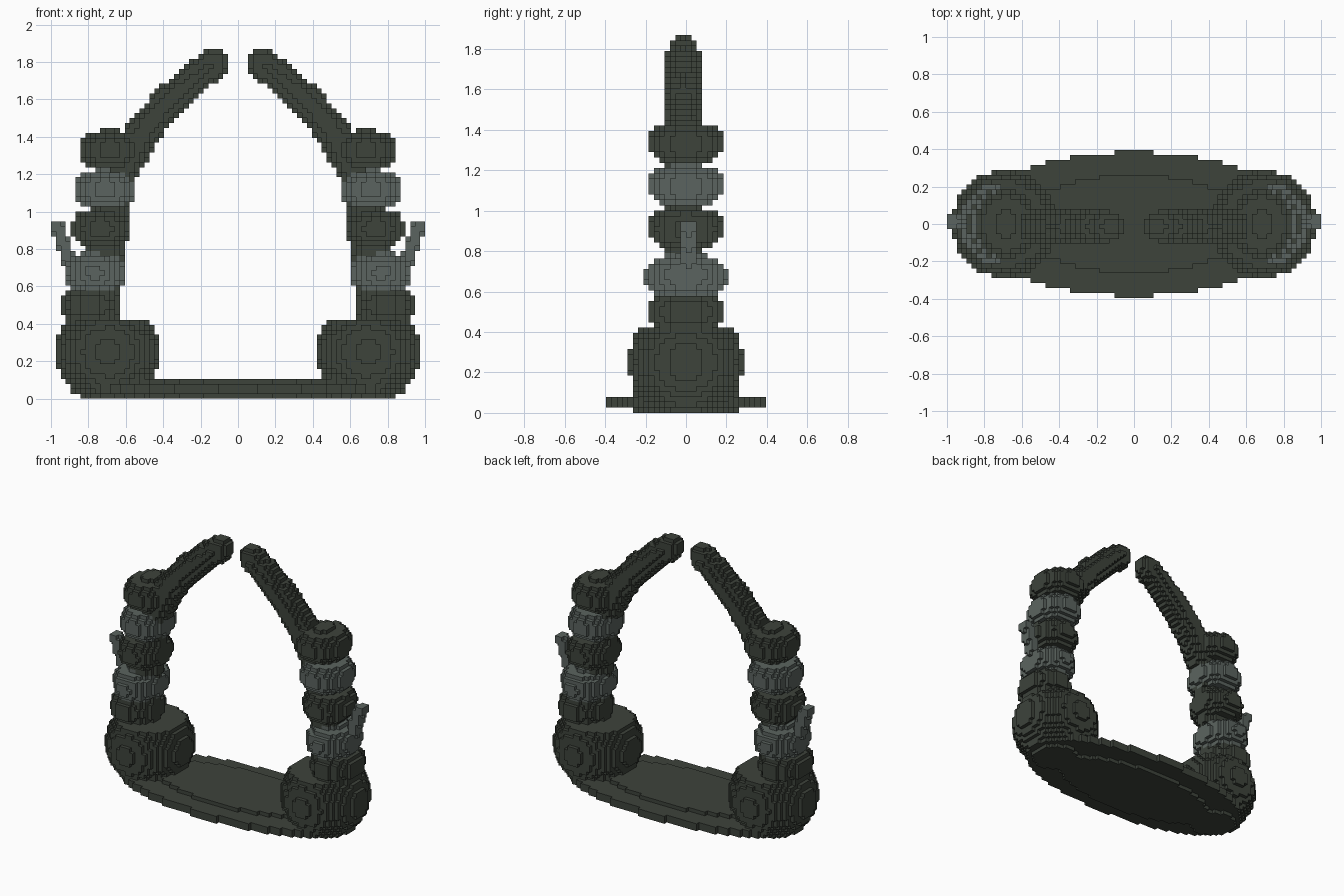
import bpy
import bmesh
from math import floor, ceil
from mathutils import Vector

if "Cube" in bpy.data.objects:
    bpy.data.objects.remove(bpy.data.objects["Cube"])

CELL = 2 / 76          # edge of one block
cells = {}             # block index -> part name


def material(name, rgb):
    m = bpy.data.materials.new(name)
    m.use_nodes = True
    m.diffuse_color = (*rgb, 1)
    m.node_tree.nodes["Principled BSDF"].inputs["Base Color"].default_value = (*rgb, 1)
    return m


dark = material("dark stone", (0.047, 0.056, 0.044))
light = material("pale stone", (0.105, 0.127, 0.115))


def blob(part, centre, radii, top=9.0, power=2.0):
    """Fill the blocks inside an ellipsoid; power above 2 flattens its poles."""
    spans = [range(floor((c - r) / CELL), ceil((c + r) / CELL)) for c, r in zip(centre, radii)]
    for i in spans[0]:
        for j in spans[1]:
            for k in spans[2]:
                p = [(n + 0.5) * CELL for n in (i, j, k)]
                u, v, w = [abs(a - c) / r for a, c, r in zip(p, centre, radii)]
                if (u * u + v * v) ** (power / 2) + w ** power <= 1 and 0 < p[2] < top:
                    cells[i, j, k] = part


def tube(part, path, r_start, r_end, steps=14):
    """Sweep a tapering ball along a path."""
    pts = [Vector(p) for p in path]
    total = (len(pts) - 1) * steps
    for n in range(total + 1):
        s = min(n // steps, len(pts) - 2)
        r = r_start + (r_end - r_start) * n / total
        blob(part, pts[s].lerp(pts[s + 1], n / steps - s), (r, r, r))


# Curved horn rising from each foot
tube("horn", [(0.75, -0.013, 0.4), (0.74, -0.013, 0.6), (0.715, -0.013, 0.8),
              (0.685, -0.013, 1.0), (0.635, -0.013, 1.2), (0.52, -0.013, 1.41),
              (0.39, -0.013, 1.57), (0.25, -0.013, 1.70), (0.13, -0.013, 1.79)], 0.112, 0.08)

# Round foot
blob("foot", (0.695, 0, 0.25), (0.28, 0.285, 0.28), top=0.42)

# Stacked rings, dark ones first so the pale ones sit on top
RINGS = {"lower_ring": (0.79, 0.50, 0.185), "middle_ring": (0.73, 0.91, 0.185),
         "upper_ring": (0.685, 1.33, 0.185), "pale_lower_ring": (0.765, 0.675, 0.205),
         "pale_upper_ring": (0.712, 1.12, 0.185)}
for name, (x, z, depth) in RINGS.items():
    blob(name, (x, 0, z), (0.162, depth, 0.108), power=2.5)

# Outward spike
tube("pale_spike", [(0.89, 0.013, 0.70), (0.965, 0.013, 0.92)], 0.04, 0.04)

# Keep the right-hand half of the grid and mirror it
half = {key: part for key, part in cells.items() if key[0] >= 0}
cells.clear()
for (i, j, k), part in half.items():
    cells[i, j, k] = "left_" + part
    cells[-1 - i, j, k] = "right_" + part

# Flat oval base between the feet
saved = dict(cells)
blob("base_plate", (0, 0, 2 * CELL), (0.92, 0.397, 2 * CELL))
cells.update(saved)

# Square outline of each of the six block sides
SIDES = []
for axis in range(3):
    for sign in (0, 1):
        a, b = (axis + 1) % 3, (axis + 2) % 3
        ring = []
        for s, t in ((0, 0), (1, 0), (1, 1), (0, 1)):
            c = [0, 0, 0]
            c[axis], c[a], c[b] = sign, s, t
            ring.append(tuple(c))
        step = [0, 0, 0]
        step[axis] = 2 * sign - 1
        SIDES.append((step, ring if sign else ring[::-1]))

# One mesh per part, with only the exposed block sides
for part in sorted(set(cells.values())):
    bm = bmesh.new()
    verts = {}
    for cell, owner in cells.items():
        if owner != part:
            continue
        for step, ring in SIDES:
            if tuple(c + d for c, d in zip(cell, step)) in cells:
                continue
            face = []
            for corner in ring:
                key = tuple(c + d for c, d in zip(cell, corner))
                if key not in verts:
                    verts[key] = bm.verts.new([n * CELL for n in key])
                face.append(verts[key])
            bm.faces.new(face)
    mesh = bpy.data.meshes.new(part)
    bm.to_mesh(mesh)
    bm.free()
    mesh.materials.append(light if "pale" in part else dark)
    bpy.context.collection.objects.link(bpy.data.objects.new(part, mesh))
